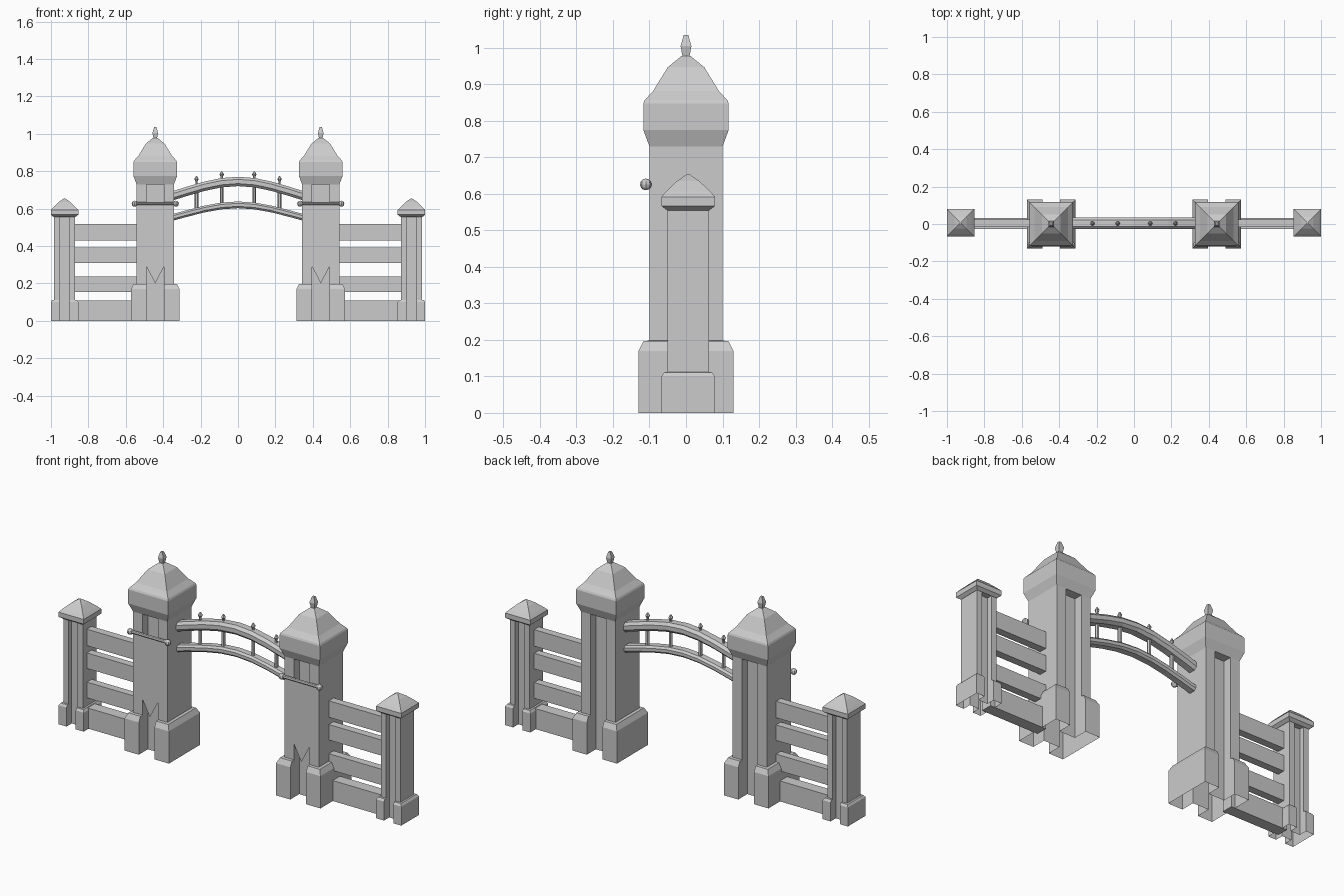
import bpy, math

if "Cube" in bpy.data.objects:
    bpy.data.objects.remove(bpy.data.objects["Cube"])


def add_mesh(name, verts, faces):
    me = bpy.data.meshes.new(name)
    me.from_pydata(verts, [], faces)
    me.update()
    ob = bpy.data.objects.new(name, me)
    bpy.context.collection.objects.link(ob)
    return ob


def loft(name, rings, bottom=True, top=True):
    """Skin a list of equal rings of 3D points."""
    n = len(rings[0])
    verts = [p for r in rings for p in r]
    faces = []
    for k in range(len(rings) - 1):
        for i in range(n):
            j = (i + 1) % n
            faces.append((k*n + i, k*n + j, (k+1)*n + j, (k+1)*n + i))
    if bottom:
        faces.append(tuple(reversed(range(n))))
    if top:
        faces.append(tuple(range(len(verts) - n, len(verts))))
    return add_mesh(name, verts, faces)


def square_loft(name, cx, cy, profile):
    return loft(name, [[(cx + sx*h, cy + sy*h, z) for sx, sy in
                        ((-1, -1), (1, -1), (1, 1), (-1, 1))] for z, h in profile])


def grooved_post(name, cx, cy, g, f, profile):
    """Post with a vertical recess (half width g, floor at f) front and back."""
    rings = []
    for z, h in profile:
        plan = [(-h, -h), (-g, -h), (-g, -f), (g, -f), (g, -h), (h, -h)]
        plan += [(-x, -y) for x, y in plan]
        rings.append([(cx + x, cy + y, z) for x, y in plan])
    return loft(name, rings, bottom=False, top=False)


def box(name, x0, x1, y0, y1, z0, z1):
    x0, x1 = min(x0, x1), max(x0, x1)
    return loft(name, [[(x0, y0, z), (x1, y0, z), (x1, y1, z), (x0, y1, z)]
                       for z in (z0, z1)])


def lathe(name, cx, cy, profile, n, phase=0.0):
    return loft(name, [[(cx + r*math.cos(phase + i*math.tau/n),
                         cy + r*math.sin(phase + i*math.tau/n), z)
                        for i in range(n)] for z, r in profile])


CY = 0.003
for s, side in ((-1, "left"), (1, "right")):
    tx, px = s * 0.4425, s * 0.9275

    # Tall pillar, its domed cap and finial
    grooved_post(side + "_pillar", tx, 0, 0.046, 0.055,
                 [(0, 0.13), (0.17, 0.13), (0.197, 0.116), (0.198, 0.1), (0.735, 0.1)])
    square_loft(side + "_pillar_cap", tx, 0,
                [(0.73, 0.1), (0.775, 0.117), (0.848, 0.117), (0.857, 0.113),
                 (0.882, 0.09), (0.947, 0.05), (0.978, 0.012)])
    lathe(side + "_finial", tx, 0,
          [(0.97, 0.012), (1.005, 0.021), (1.035, 0.009)], 4, math.pi/4)

    # Short end post and cap
    grooved_post(side + "_end_post", px, 0.006, 0.027, 0.03,
                 [(0, 0.0735), (0.1, 0.0735), (0.111, 0.066), (0.112, 0.057), (0.557, 0.057)])
    square_loft(side + "_end_post_cap", px, 0.006,
                [(0.555, 0.058), (0.567, 0.0735), (0.592, 0.0735), (0.607, 0.06),
                 (0.635, 0.031), (0.655, 0.002)])

    # Fence boards and low plinth
    for i, (z0, z1) in enumerate(((0.155, 0.238), (0.31, 0.392), (0.43, 0.517))):
        box(f"{side}_fence_board_{i+1}", s*0.535, s*0.88, CY - 0.02, CY + 0.02, z0, z1)
    box(side + "_fence_plinth", s*0.55, s*0.88, CY - 0.03, CY + 0.03, 0, 0.108)

    # Hanging banner with pointed lower edge
    w = 0.09
    y = -0.103
    edge = [(-w, 0.63), (-w, 0.25), (-0.052, 0.3), (0, 0.2), (0.052, 0.3), (w, 0.25), (w, 0.63)]
    pts = [(tx + x, y, z) for x, z in edge] + [(tx, y, 0.63)]
    add_mesh(side + "_banner", pts, [(0, 1, 2, 3, 7), (7, 3, 4, 5, 6)])

    # Banner rod with end knobs
    bpy.ops.mesh.primitive_cylinder_add(vertices=8, radius=0.009, depth=0.22,
                                        location=(tx, -0.11, 0.627),
                                        rotation=(0, math.pi/2, 0))
    bpy.context.object.name = side + "_banner_rod"
    for e in (-1, 1):
        bpy.ops.mesh.primitive_uv_sphere_add(segments=8, ring_count=6, radius=0.016,
                                             location=(tx + e*0.11, -0.11, 0.626))
        bpy.context.object.name = side + "_banner_rod_knob"


# Arched beams, chamfered section swept along a shallow curve
def arch(name, z_mid, z_end, hy, hz, steps=8, half=0.36):
    c = min(hy, hz) * 0.55
    sec = [(-hy, -hz + c), (-hy + c, -hz), (hy - c, -hz), (hy, -hz + c),
           (hy, hz - c), (hy - c, hz), (-hy + c, hz), (-hy, hz - c)]
    rings = []
    for k in range(steps + 1):
        t = 2*k/steps - 1
        z = z_end + (z_mid - z_end) * (0.5 + 0.5*math.cos(math.pi*t) * 0.3
                                       + 0.35 - 0.7*t*t) 
        rings.append([(t*half, CY + y, z + v) for y, v in sec])
    return loft(name, rings)


arch("upper_arch_beam", 0.745, 0.665, 0.031, 0.025)
arch("lower_arch_beam", 0.62, 0.55, 0.026, 0.018)

# Balusters between the beams and beads on top
for x in (-0.222, -0.087, 0.087, 0.222):
    d = 0.078 * (x/0.36)**2
    lathe("arch_baluster", x, CY, [(0.61 - d, 0.01), (0.74 - d, 0.01)], 6)
    lathe("arch_bead", x, CY, [(0.755 - d, 0.006), (0.775 - d, 0.006), (0.787 - d, 0.012),
                               (0.803 - d, 0.003)], 6)
